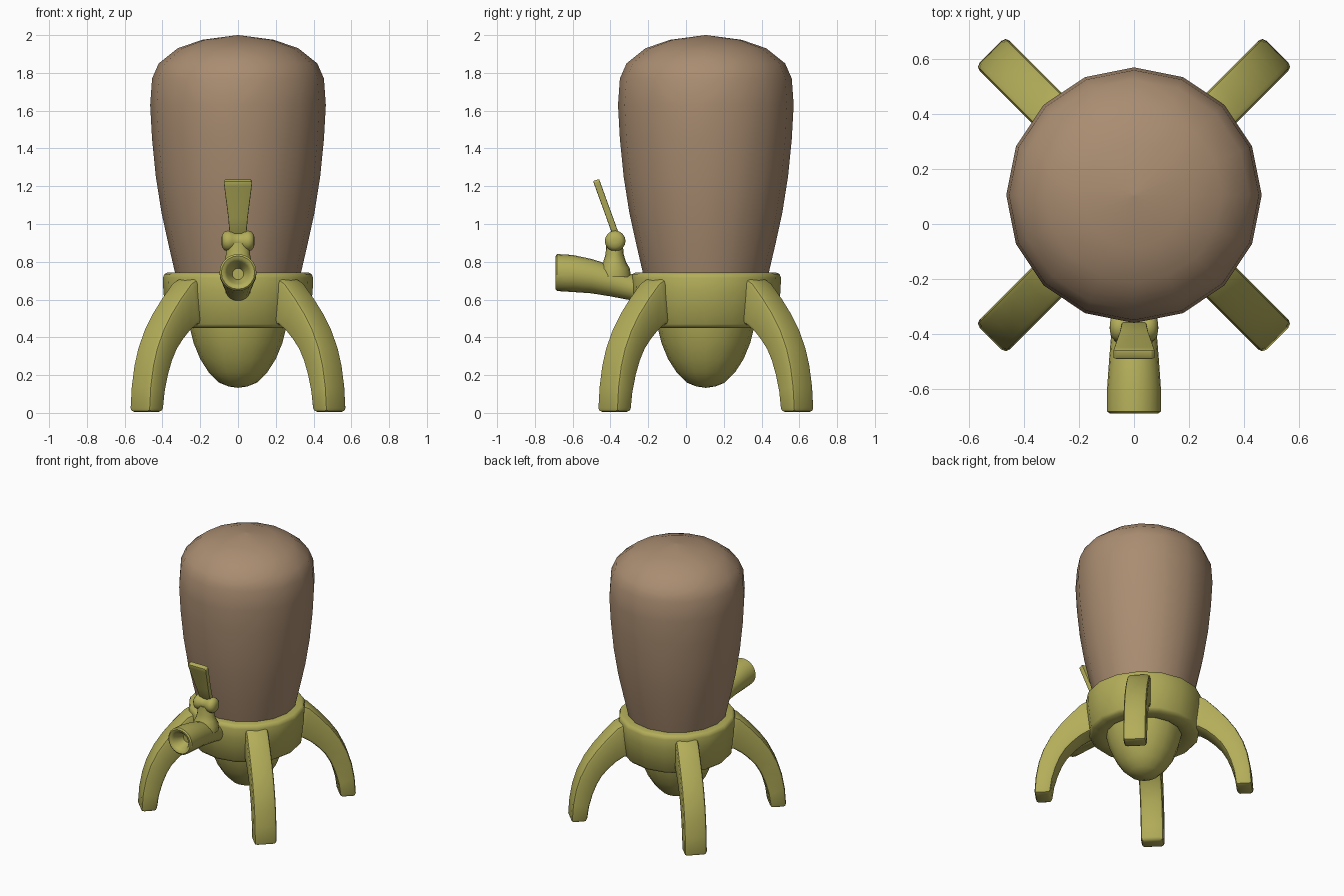
import bpy, bmesh, math
from mathutils import Vector

if "Cube" in bpy.data.objects:
    bpy.data.objects.remove(bpy.data.objects["Cube"])

CY = 0.105  # y of the vessel axis


def material(name, rgb):
    m = bpy.data.materials.new(name)
    m.diffuse_color = (*rgb, 1)
    m.use_nodes = True
    m.node_tree.nodes["Principled BSDF"].inputs["Base Color"].default_value = m.diffuse_color
    return m


BROWN = material("warm brown", (0.40, 0.265, 0.165))
OLIVE = material("olive brass", (0.45, 0.42, 0.10))


def loft(name, rings, mat, angle=40, bevel=0, closed=False):
    """Skin a list of equal-length point rings; open ends are capped."""
    bm = bmesh.new()
    vs = [[bm.verts.new(p) for p in r] for r in rings]
    n = len(vs[0])
    pairs = list(zip(vs, vs[1:])) + ([(vs[-1], vs[0])] if closed else [])
    for a, b in pairs:
        for i in range(n):
            j = (i + 1) % n
            bm.faces.new((a[i], a[j], b[j], b[i]))
    if not closed:
        bm.faces.new(vs[0][::-1])
        bm.faces.new(vs[-1])
    bmesh.ops.remove_doubles(bm, verts=bm.verts, dist=1e-5)
    bmesh.ops.recalc_face_normals(bm, faces=bm.faces)
    me = bpy.data.meshes.new(name)
    bm.to_mesh(me)
    bm.free()
    ob = bpy.data.objects.new(name, me)
    bpy.context.collection.objects.link(ob)
    me.materials.append(mat)
    bpy.ops.object.select_all(action='DESELECT')
    bpy.context.view_layer.objects.active = ob
    ob.select_set(True)
    if bevel:
        mod = ob.modifiers.new("Bevel", 'BEVEL')
        mod.width, mod.segments = bevel, 2
        mod.limit_method, mod.angle_limit = 'ANGLE', math.radians(40)
        bpy.ops.object.modifier_apply(modifier="Bevel")
    bpy.ops.object.shade_smooth_by_angle(angle=math.radians(angle))
    return ob


def circle(n, axis, c, r, sx=1.0):
    """Circle around the named axis; sx stretches it along x."""
    pts = []
    for i in range(n):
        a = 2 * math.pi * i / n
        u, v = r * math.cos(a), r * math.sin(a)
        off = {'z': (u * sx, v, 0), 'y': (u * sx, 0, v), 'x': (0, u, v)}[axis]
        pts.append(Vector(c) + Vector(off))
    return pts


def lathe(name, profile, mat, **kw):
    return loft(name, [circle(16, 'z', (0, CY, z), r) for r, z in profile], mat, **kw)


# Wooden vessel, widest near the top
lathe("vessel", [(0.30, 0.62), (0.333, 0.74), (0.37, 0.90), (0.405, 1.06), (0.435, 1.25),
                 (0.455, 1.45), (0.465, 1.63), (0.455, 1.77), (0.42, 1.85),
                 (0.32, 1.93), (0.19, 1.975), (0.003, 2.0)], BROWN, angle=60)

# Collar ring around the vessel
lathe("collar", [(0.25, 0.46), (0.265, 0.45), (0.355, 0.45), (0.375, 0.47), (0.395, 0.64),
                 (0.398, 0.715), (0.39, 0.735), (0.375, 0.742), (0.32, 0.742), (0.30, 0.70)],
      OLIVE, angle=50, closed=True)

# Rounded nose under the collar
lathe("nose", [(0.27, 0.56), (0.255, 0.45), (0.235, 0.37), (0.20, 0.285), (0.155, 0.215),
               (0.10, 0.16), (0.05, 0.14), (0.003, 0.133)], OLIVE, angle=60)

# Four curved legs on the diagonals: (radius, height) of outer and inner edges
OUTER = [(0.35, 0.725), (0.42, 0.69), (0.50, 0.61), (0.57, 0.53), (0.63, 0.445),
         (0.68, 0.345), (0.71, 0.25), (0.73, 0.14), (0.74, 0.004)]
INNER = [(0.33, 0.47), (0.375, 0.465), (0.43, 0.43), (0.48, 0.385), (0.525, 0.335),
         (0.56, 0.275), (0.59, 0.20), (0.615, 0.11), (0.63, 0.004)]
HALF = 0.0775
for k in range(4):
    a = math.radians(45 + 90 * k)
    out, side = Vector((math.cos(a), math.sin(a), 0)), Vector((-math.sin(a), math.cos(a), 0))

    def at(p, s):
        return Vector((0, CY, p[1])) + out * p[0] + side * s * HALF
    loft("leg_%d" % (k + 1), [[at(o, -1), at(o, 1), at(i, 1), at(i, -1)]
                              for o, i in zip(OUTER, INNER)], OLIVE, bevel=0.022)

# Spout with a hollow mouth
SPOUT = [(-0.60, 0.735, 0.03), (-0.67, 0.742, 0.06), (-0.686, 0.743, 0.072),
         (-0.69, 0.743, 0.088), (-0.682, 0.743, 0.098), (-0.60, 0.738, 0.098),
         (-0.50, 0.724, 0.091), (-0.40, 0.70, 0.083), (-0.30, 0.668, 0.070), (-0.20, 0.64, 0.066)]
loft("spout", [circle(20, 'y', (0, y, z), r) for y, z, r in SPOUT], OLIVE, angle=50)

# Flared neck rising from the spout
NECK = [(0.72, 0.088), (0.765, 0.08), (0.80, 0.06), (0.84, 0.048), (0.90, 0.043)]
loft("tap_neck", [circle(16, 'z', (0, -0.378, z), r, 1.0 + (z - 0.72) * 2.6) for z, r in NECK],
     OLIVE, angle=60)

# Pivot knuckle: two rounded lobes with a waist
LOBE = [(0.088, 0.012), (0.084, 0.034), (0.07, 0.05), (0.052, 0.055), (0.032, 0.05), (0.015, 0.042)]
KNUCKLE = [(-x, r) for x, r in LOBE] + LOBE[::-1]
loft("tap_knuckle", [circle(16, 'x', (x, -0.375, 0.91), r) for x, r in KNUCKLE], OLIVE, angle=60)

# Flat handle, wider at the top and leaning forward
axis = Vector((0, -0.105, 0.29)).normalized()
thick = Vector((0, axis.z, -axis.y)) * 0.017
rings = []
for t, w in [(0.0, 0.044), (0.10, 0.052), (0.275, 0.073), (0.298, 0.076), (0.306, 0.064)]:
    c = Vector((0, -0.372, 0.945)) + axis * t
    x = Vector((w, 0, 0))
    rings.append([c - x - thick, c + x - thick, c + x + thick, c - x + thick])
loft("tap_handle", rings, OLIVE, angle=30, bevel=0.005)
